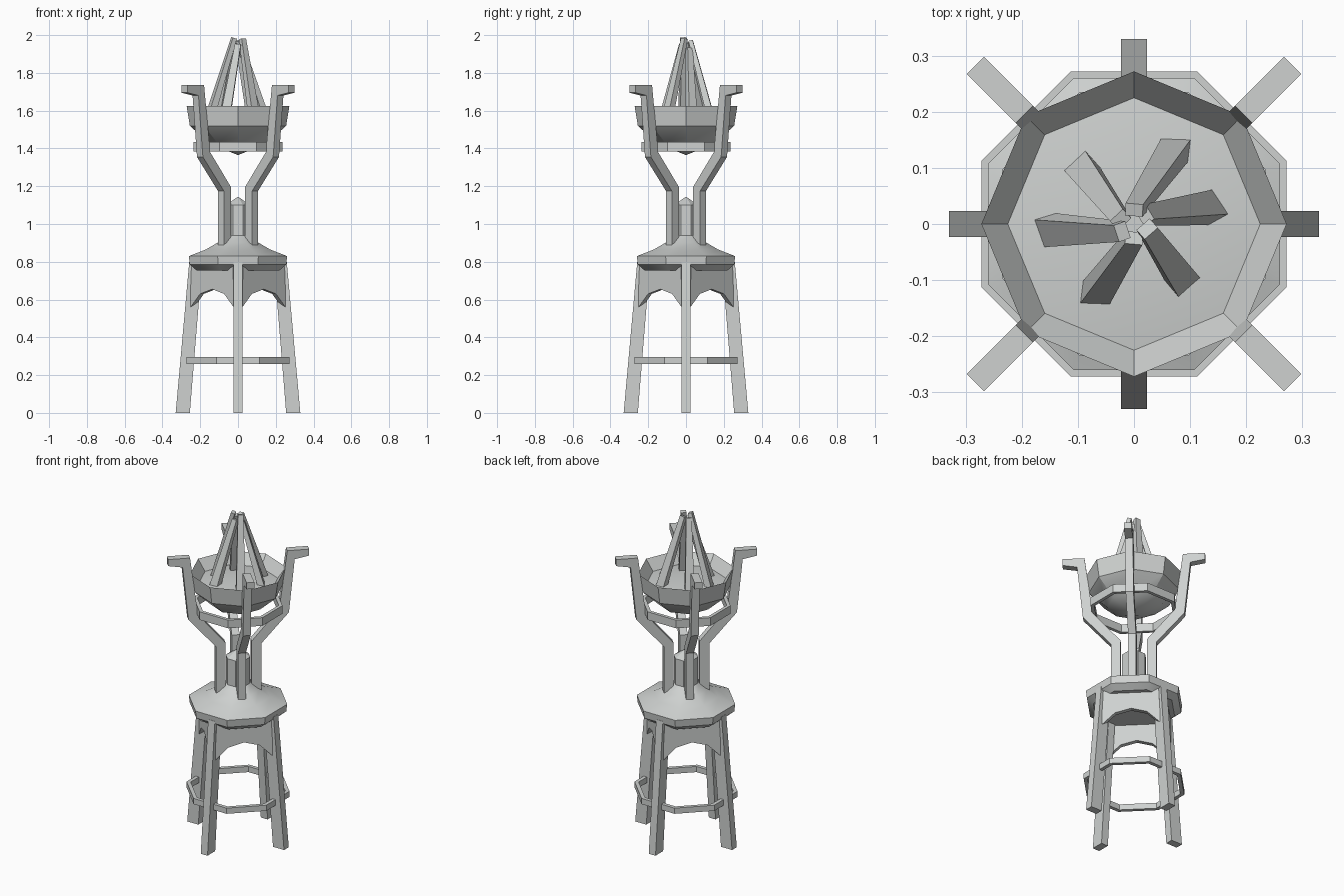
import bpy, bmesh
from math import sin, cos, pi, radians
from mathutils import Vector, Matrix

cube = bpy.data.objects.get("Cube")
if cube:
    bpy.data.objects.remove(cube, do_unlink=True)

stone = bpy.data.materials.new("grey_stone")
stone.use_nodes = True
stone.diffuse_color = (0.62, 0.64, 0.63, 1)
stone.node_tree.nodes["Principled BSDF"].inputs["Base Color"].default_value = stone.diffuse_color


def finish(name, bm, smooth=False):
    """Turn a bmesh into a named object with the shared material."""
    bmesh.ops.remove_doubles(bm, verts=bm.verts, dist=0.0005)
    bmesh.ops.recalc_face_normals(bm, faces=bm.faces)
    mesh = bpy.data.meshes.new(name)
    bm.to_mesh(mesh)
    bm.free()
    mesh.materials.append(stone)
    obj = bpy.data.objects.new(name, mesh)
    bpy.context.collection.objects.link(obj)
    if smooth:
        bpy.ops.object.select_all(action="DESELECT")
        obj.select_set(True)
        bpy.context.view_layer.objects.active = obj
        bpy.ops.object.shade_smooth_by_angle(angle=radians(30))
    return obj


def lathe(name, profile, phase=0.0, closed=False, smooth=False, sides=8):
    """Spin a (radius, z) profile into a faceted solid."""
    bm = bmesh.new()
    rings = []
    for i in range(sides):
        a = phase + 2 * pi * i / sides
        rings.append([bm.verts.new((r * cos(a), r * sin(a), z)) for r, z in profile])
    n = len(profile)
    for i in range(sides):
        here, there = rings[i], rings[(i + 1) % sides]
        for j in range(n if closed else n - 1):
            k = (j + 1) % n
            bm.faces.new((here[j], there[j], there[k], here[k]))
    return finish(name, bm, smooth)


def plate(name, outline, matrix, depth):
    """Extrude a flat (u, z) outline to both sides of its plane, then place it."""
    bm = bmesh.new()
    front = bm.faces.new([bm.verts.new((u, -depth / 2, z)) for u, z in outline])
    out = bmesh.ops.extrude_face_region(bm, geom=[front])
    moved = [g for g in out["geom"] if isinstance(g, bmesh.types.BMVert)]
    bmesh.ops.translate(bm, verts=moved, vec=(0, depth, 0))
    bmesh.ops.transform(bm, matrix=matrix, verts=bm.verts)
    return finish(name, bm)


flat_on = pi / 8            # turns octagon flats towards the axes
wide = 1 / cos(pi / 8)      # flat distance to corner distance


def band(name, flat, z0, z1, thick):
    outer, inner = flat * wide, (flat - thick) * wide
    lathe(name, [(outer, z0), (outer, z1), (inner, z1), (inner, z0)], flat_on, closed=True)


# Table top with a swept dome, and its central post
lathe("table_top", [(0, 0.755), (0.22 * wide, 0.755), (0.255 * wide, 0.785), (0.26 * wide, 0.83),
                    (0.17 * wide, 0.865), (0.11 * wide, 0.90), (0.065 * wide, 0.94), (0, 0.945)],
      flat_on, smooth=True)
lathe("centre_post", [(0, 0.9), (0.07, 0.9), (0.07, 1.1), (0, 1.145)], flat_on)

# Splayed legs, curved upright arms and arched aprons, four of each
leg = [(0.255, 0), (0.33, 0), (0.258, 0.8), (0.19, 0.8)]
arm = [(0.074, 0.87), (0.128, 0.87), (0.128, 1.175), (0.285, 1.355), (0.318, 1.68), (0.40, 1.695),
       (0.40, 1.735), (0.276, 1.735), (0.23, 1.38), (0.074, 1.195)]
apron = [(-0.166, 0.555), (-0.09, 0.63), (0, 0.655), (0.09, 0.63), (0.166, 0.555),
         (0.155, 0.775), (-0.155, 0.775)]
for i in range(4):
    straight = Matrix.Rotation(i * pi / 2, 4, "Z")
    diagonal = Matrix.Rotation(i * pi / 2 + pi / 4, 4, "Z")
    plate(f"leg_{i + 1}", leg, straight, 0.046)
    plate(f"arm_{i + 1}", arm, diagonal, 0.044)
    plate(f"apron_{i + 1}", apron, diagonal @ Matrix.Translation((0.18, 0, 0))
          @ Matrix.Rotation(pi / 2, 4, "Z"), 0.028)

# Octagonal stretcher between the legs and ring between the arms
band("leg_stretcher", 0.272, 0.26, 0.295, 0.022)
band("arm_ring", 0.235, 1.385, 1.435, 0.02)

# Fire bowl with a raised bed
lathe("fire_bowl", [(0, 1.365), (0.15, 1.425), (0.255, 1.52), (0.272, 1.625), (0.225, 1.56), (0, 1.59)],
      smooth=True)

# Logs leaning together: compass angle, foot radius, top height, roll
logs = [(61, 0.155, 1.97, 25), (12, 0.145, 1.93, 20), (-49, 0.135, 1.98, 0),
        (241, 0.145, 1.95, 25), (184, 0.155, 1.985, 15), (133, 0.14, 1.96, 0)]
for i, (angle, foot_r, top_z, roll) in enumerate(logs):
    a = radians(angle)
    foot = Vector((foot_r * cos(a), foot_r * sin(a), 1.55))
    top = Vector((0.025 * cos(a + 0.5), 0.025 * sin(a + 0.5), top_z))
    axis = (top - foot).normalized()
    side = Vector((-sin(a), cos(a), 0))
    frame = Matrix((side, axis.cross(side), axis)).transposed().to_4x4()
    bm = bmesh.new()
    bmesh.ops.create_cube(bm, size=1)
    for v in bm.verts:
        taper = 1.0 if v.co.z < 0 else 0.6
        v.co = Vector((v.co.x * 0.052 * taper, v.co.y * 0.038 * taper, v.co.z * (top - foot).length))
    place = Matrix.Translation((foot + top) / 2) @ frame @ Matrix.Rotation(radians(roll), 4, "Z")
    bmesh.ops.transform(bm, matrix=place, verts=bm.verts)
    finish(f"log_{i + 1}", bm)
